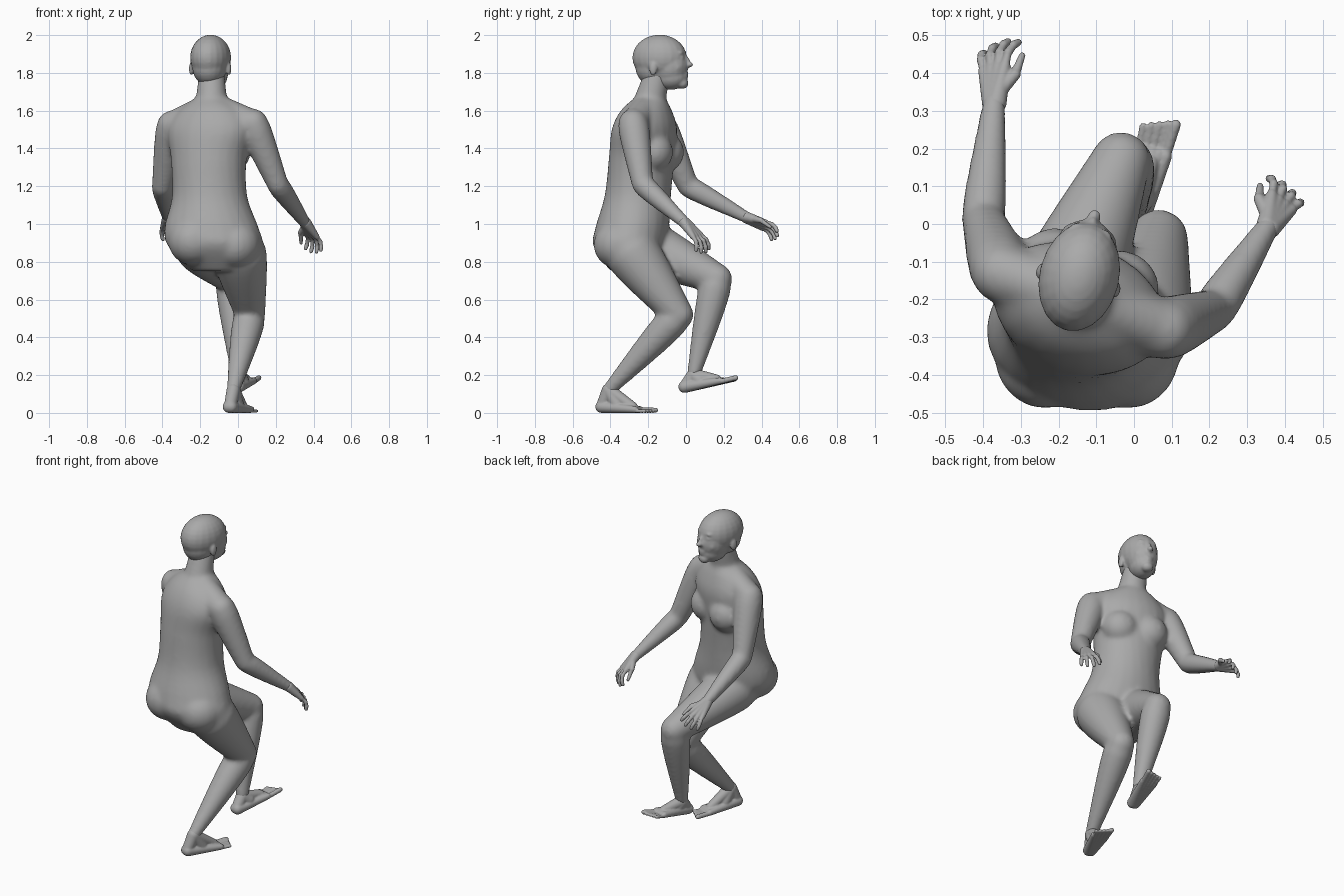
import bpy, bmesh, math
from mathutils import Matrix, Vector

cube = bpy.data.objects.get("Cube")
if cube:
    bpy.data.objects.remove(cube)

skin = bpy.data.materials.new("skin_grey")
skin.use_nodes = True
grey = (.4, .4, .4, 1)
skin.diffuse_color = grey
skin.node_tree.nodes["Principled BSDF"].inputs["Base Color"].default_value = grey
UP = Vector((0, 0, 1))


def oval(centre, side, depth, count=24):
    angles = [math.tau * i / count for i in range(count)]
    return [centre + side * math.cos(a) + depth * math.sin(a) for a in angles]


def skin_rings(bm, rings):
    """Join matching rings into a closed tube."""
    rows = [[bm.verts.new(point) for point in ring] for ring in rings]
    for low, high in zip(rows, rows[1:]):
        for i in range(len(low)):
            bm.faces.new((low[i - 1], low[i], high[i], high[i - 1]))
    bm.faces.new(rows[0][::-1])
    bm.faces.new(rows[-1])


def ball(bm, centre, radii, yaw=0, tilt=0):
    place = (Matrix.Translation(centre) @ Matrix.Rotation(-yaw, 4, 'Z')
             @ Matrix.Rotation(tilt, 4, 'X') @ Matrix.Diagonal((*radii, 1)))
    bmesh.ops.create_uvsphere(bm, u_segments=20, v_segments=14, radius=1, matrix=place)


def bone(bm, start, end, start_radius, end_radius, muscle=0):
    """Tapered round-ended segment whose muscle swells nearer its start."""
    axis = (end - start).normalized()
    side = axis.orthogonal().normalized()
    depth = axis.cross(side)
    rings, steps = [], 10
    for i in range(steps + 1):
        t = i / steps
        radius = (start_radius + (end_radius - start_radius) * t
                  + muscle * math.sin(math.pi * math.sqrt(t)))
        rings.append(oval(start.lerp(end, t), side * radius, depth * radius))
    skin_rings(bm, rings)
    ball(bm, start, [start_radius] * 3)
    ball(bm, end, [end_radius] * 3)


def smooth_rows(rows, steps=5):
    """Catmull-Rom rows, so that few sections give a smooth outline."""
    vectors = [Vector(row) for row in rows]
    padded = [vectors[0], *vectors, vectors[-1]]
    result = []
    for before, a, b, after in zip(padded, padded[1:], padded[2:], padded[3:]):
        leave, arrive = (b - before) / 2, (after - a) / 2
        for i in range(steps):
            t = i / steps
            ease = t * t * (3 - 2 * t)
            result.append(a.lerp(b, ease) + leave * (t * (1 - t) ** 2)
                          - arrive * (t * t * (1 - t)))
    return result + [vectors[-1]]


def finish(name, bm, voxel, smoothing):
    """Fuse the overlapping volumes into one smooth surface."""
    bmesh.ops.recalc_face_normals(bm, faces=bm.faces)
    mesh = bpy.data.meshes.new(name)
    bm.to_mesh(mesh)
    bm.free()
    mesh.materials.append(skin)
    part = bpy.data.objects.new(name, mesh)
    bpy.context.collection.objects.link(part)
    fuse = part.modifiers.new("fuse", 'REMESH')
    fuse.mode, fuse.voxel_size, fuse.use_smooth_shade = 'VOXEL', voxel, True
    soften = part.modifiers.new("soften", 'SMOOTH')
    soften.factor, soften.iterations = .5, smoothing


def hand(name, wrist, along, thumb_side):
    """Palm, four curled fingers and a thumb."""
    bm = bmesh.new()
    along = along.normalized()
    across = (thumb_side - along * thumb_side.dot(along)).normalized()
    palm = along.cross(across)
    if palm.z > 0:
        palm.negate()
    for i, scale in enumerate((.9, 1, .95, .8)):
        spread = across * (1.5 - i)
        point = wrist + along * .09 + spread * .022
        bone(bm, wrist + spread * .004 - along * .01, point, .028, .015)
        heading = (along + spread * .18).normalized()
        for length in (.042, .034, .026):
            tip = point + heading * length * scale
            bone(bm, point, tip, .012, .01)
            point, heading = tip, (heading + palm * .6).normalized()
    base = wrist + along * .02 + across * .015
    joint = wrist + along * .065 + across * .055 + palm * .015
    bone(bm, base, joint, .02, .015)
    bone(bm, joint, joint + along * .06 + across * .01 + palm * .02, .013, .009)
    finish(name, bm, .0045, 2)


def foot(name, ankle, heel, toe, inner):
    """Heel, instep and toes resting on a sole; the big toe is on the inner side."""
    bm = bmesh.new()
    along = (toe - heel).normalized()
    across = along.cross(UP).normalized()
    lift = across.cross(along)
    back = heel + (along + lift) * .032
    bone(bm, ankle, back, .036, .032)
    bone(bm, ankle, heel + along * .12 + lift * .045, .036, .04)
    bone(bm, ankle, heel + along * .21 + lift * .032, .036, .026)
    for i in range(5):
        spread = across * inner * (2 - i) * .018
        thick = .01 if i else .014
        knuckle = heel + along * .235 + spread
        bone(bm, back + spread * .2, knuckle + lift * .018, .032, .018)
        tip = toe + spread * 1.15 - along * (thick + i * .008)
        bone(bm, knuckle + lift * thick, tip + lift * thick, thick, thick)
    finish(name, bm, .005, 3)


# Torso, twisting to one side towards the shoulders
body = bmesh.new()


def torso_axes(height):
    twist = math.radians(min(19, max(4, 4 + 45 * (height - 1))))
    turned = Matrix.Rotation(-twist, 3, 'Z')
    return turned.col[0].copy(), turned.col[1].copy(), twist


# height, x, y, half width, half depth
torso = [(.75, -.1, -.28, .14, .12), (.88, -.12, -.3, .25, .19), (.98, -.14, -.285, .25, .195),
         (1.15, -.15, -.255, .2, .175), (1.35, -.155, -.235, .205, .17),
         (1.5, -.145, -.22, .235, .165), (1.6, -.14, -.21, .18, .13), (1.67, -.14, -.19, .08, .08)]
rings = []
for z, x, y, width, depth in smooth_rows(torso):
    side, forward, _ = torso_axes(z)
    rings.append(oval(Vector((x, y, z)), side * width, forward * depth))
skin_rings(body, rings)
for sign in (-1, 1):
    side, forward, twist = torso_axes(1.4)
    breast = Vector((-.15, -.22, 1.38)) + forward * .085 + side * sign * .09
    ball(body, breast, (.105, .1, .105), twist)
    ball(body, (-.125 + sign * .11, -.35, .9 - sign * .01), (.135, .14, .13))
chest, neck = Vector((-.14, -.22, 1.55)), Vector((-.14, -.15, 1.8))
bone(body, chest, neck, .095, .068)

# Arms: shoulder, elbow, wrist, hand direction, thumb direction
arms = {
    "left": ((.08, -.28, 1.53), (.21, -.23, 1.21), (.36, 0, 1), (.3, .55, -.6), (-.7, .6, .1)),
    "right": ((-.35, -.13, 1.52), (-.4, .01, 1.2), (-.37, .33, 1.03), (0, .8, -.35), (.8, .1, .5)),
}
for name, joints in arms.items():
    shoulder, elbow, wrist, along, thumb_side = map(Vector, joints)
    bone(body, chest, shoulder, .09, .08)
    bone(body, chest.lerp(neck, .3), shoulder, .075, .075)
    bone(body, shoulder, elbow, .08, .057, .006)
    bone(body, elbow, wrist, .057, .031, .005)
    hand(name + "_hand", wrist, along, thumb_side)

# Legs: hip, knee, ankle, heel, toe
legs = {
    "left": ((0, -.31, .88), (.065, -.04, .52), (-.025, -.41, .12),
             (-.055, -.475, 0), (.075, -.165, 0)),
    "right": ((-.21, -.25, .9), (-.035, .165, .71), (0, .04, .2),
              (-.01, -.03, .1), (.075, .29, .175)),
}
for name, joints in legs.items():
    hip, knee, ankle, heel, toe = map(Vector, joints)
    bone(body, hip, knee, .135, .08, .018)
    bone(body, knee, ankle, .078, .036, .014)
    foot(name + "_foot", ankle, heel, toe, -1 if name == "left" else 1)
finish("body", body, .012, 12)

# Head, turned the same way but less
head = bmesh.new()
turn = math.radians(14)
head_place = Matrix.Translation((-.145, -.14, 1.88)) @ Matrix.Rotation(-turn, 4, 'Z')


def lump(centre, radii, tilt=0):
    ball(head, head_place @ Vector(centre), radii, turn, tilt)


def pair(centre, radii):
    for sign in (-1, 1):
        lump((sign * centre[0], *centre[1:]), radii)


lump((0, 0, 0), (.106, .147, .122))             # skull
lump((0, -.025, -.05), (.09, .105, .1))         # nape
lump((0, .055, -.045), (.088, .1, .11))         # face
lump((0, .06, -.1), (.074, .09, .07))           # jaw
lump((0, .125, -.135), (.036, .032, .03))       # chin
lump((0, .145, -.015), (.013, .02, .036), .45)  # nose bridge
lump((0, .16, -.036), (.018, .024, .015))       # nose tip
lump((0, .138, -.084), (.028, .02, .009))       # upper lip
lump((0, .137, -.1), (.025, .02, .01))          # lower lip
pair((.035, .119, .026), (.024, .02, .011))     # brows
pair((.036, .124, 0), (.017, .018, .01))        # eyes
pair((.045, .1, -.05), (.03, .035, .035))       # cheeks
pair((.102, -.01, -.058), (.013, .022, .036))   # ears
finish("head", head, .007, 5)
